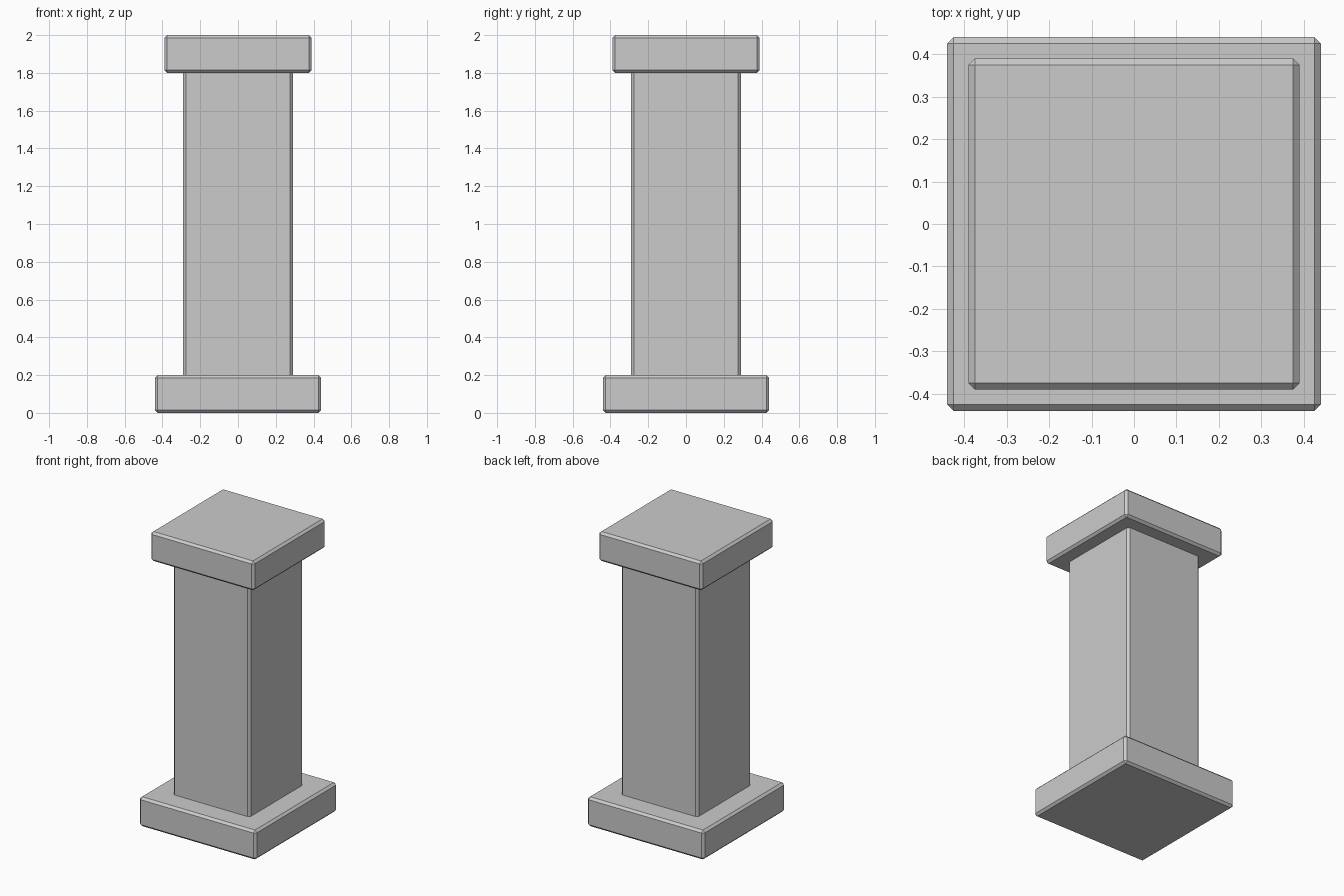
import bpy

if "Cube" in bpy.data.objects:
    bpy.data.objects.remove(bpy.data.objects["Cube"])


def block(name, half_width, z0, z1, chamfer=0.015):
    """Square block between two heights with a flat chamfer on every edge."""
    bpy.ops.mesh.primitive_cube_add(size=1, location=(0, 0, (z0 + z1) / 2))
    ob = bpy.context.object
    ob.name = name
    ob.scale = (half_width * 2, half_width * 2, z1 - z0)
    bpy.ops.object.transform_apply(location=False, rotation=False, scale=True)
    bevel = ob.modifiers.new("chamfer", 'BEVEL')
    bevel.width = chamfer
    bevel.segments = 1
    return ob


# Plinth at the bottom
block("base", 0.44, 0.0, 0.2)
# Shaft, its ends sunk slightly into base and cap
block("shaft", 0.29, 0.18, 1.82)
# Slab on top
block("cap", 0.39, 1.8, 2.0)
